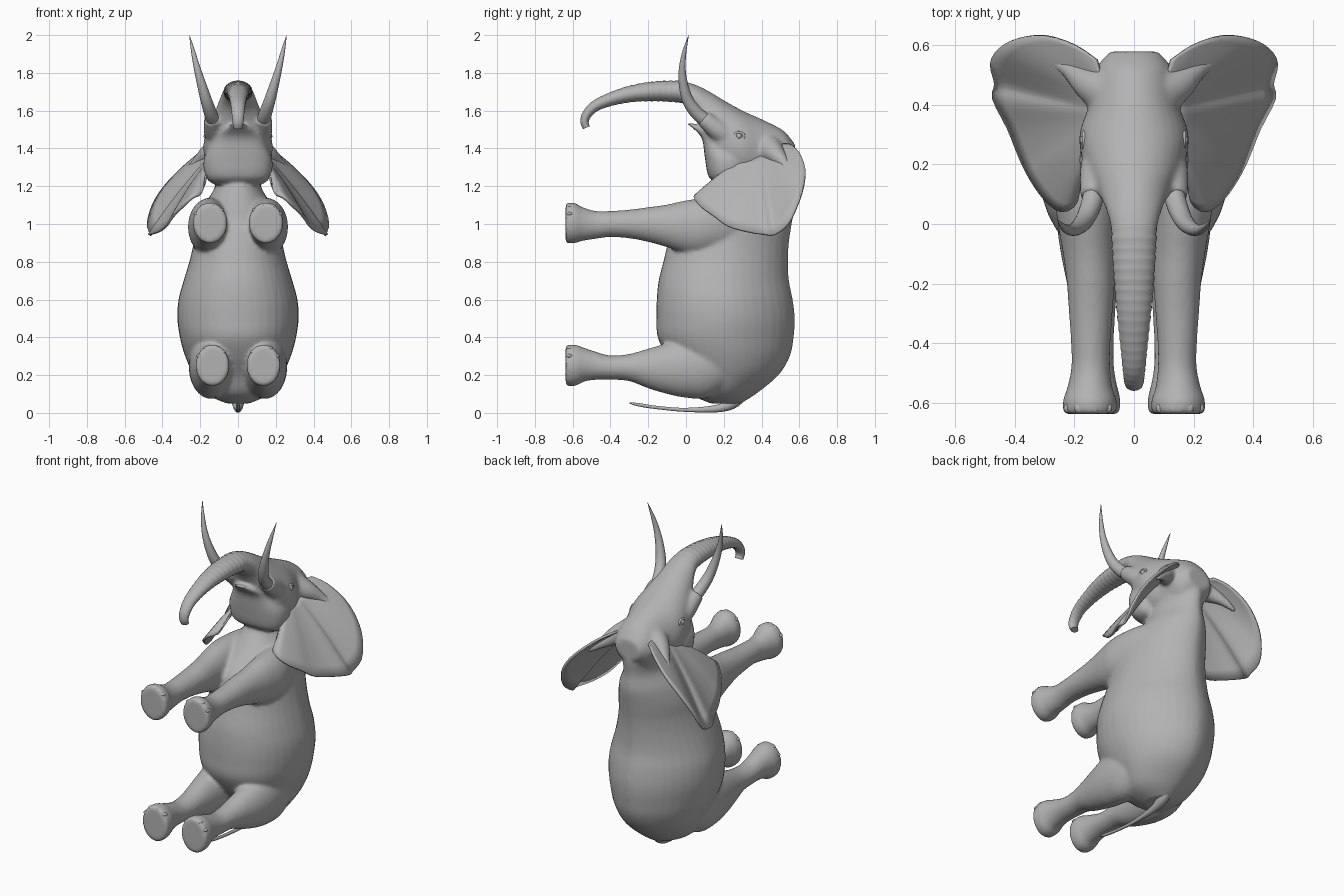
import bpy, bmesh, math
from mathutils import Vector

if "Cube" in bpy.data.objects:
    bpy.data.objects.remove(bpy.data.objects["Cube"])

hide = bpy.data.materials.new("hide_grey")
hide.diffuse_color = (0.45, 0.45, 0.45, 1)
hide.use_nodes = True
hide.node_tree.nodes["Principled BSDF"].inputs["Base Color"].default_value = hide.diffuse_color


def smooth_rows(rows, n=4):
    """Catmull-Rom interpolation through rows of numbers."""
    out = []
    for i in range(len(rows) - 1):
        a, b, c, d = (rows[min(max(k, 0), len(rows) - 1)] for k in (i - 1, i, i + 1, i + 2))
        for j in range(n):
            t = j / n
            out.append([0.5 * (2 * q + (r - p) * t + (2 * p - 5 * q + 4 * r - s) * t * t
                               + (3 * q - p - 3 * r + s) * t ** 3) for p, q, r, s in zip(a, b, c, d)])
    return out + [list(rows[-1])]


def skin(bm, rings):
    """Close a list of rings into a capped tube."""
    vs = [[bm.verts.new(p) for p in r] for r in rings]
    n = len(vs[0])
    for a, b in zip(vs, vs[1:]):
        for i in range(n):
            bm.faces.new((a[i], a[(i + 1) % n], b[(i + 1) % n], b[i]))
    bm.faces.new(vs[0][::-1])
    bm.faces.new(vs[-1])


def loft(bm, rows, axis, s=1, power=2.0, back=None, n=32, steps=4):
    """Rows are (position on axis, x centre, other centre, x radius, other radius)."""
    rings = []
    for p, xc, oc, rx, ro in smooth_rows(rows, steps):
        ring = []
        for i in range(n):
            c, q = math.cos(math.tau * i / n), math.sin(math.tau * i / n)
            e = 2 / (back if back and q > 0 else power)
            x = s * xc + rx * math.copysign(abs(c) ** e, c)
            o = oc + ro * math.copysign(abs(q) ** e, q)
            ring.append((x, o, p) if axis == 'z' else (x, p, o))
        rings.append(ring)
    skin(bm, rings)


def tube(bm, rows, n=20, steps=6, rib=0.0, ribs=(0, 0), wide=1.0):
    """Rows are (x, y, z, radius); ribs swell every third ring."""
    pts = smooth_rows(rows, steps)
    rings = []
    for k, (x, y, z, r) in enumerate(pts):
        a, b = Vector(pts[max(k - 1, 0)][:3]), Vector(pts[min(k + 1, len(pts) - 1)][:3])
        t = (b - a).normalized()
        u = Vector((1, 0, 0))
        u = (u - t * u.dot(t)).normalized()
        v = t.cross(u)
        if ribs[0] <= k < ribs[1]:
            r *= 1 + rib * (0.5 if k % 3 else -1)
        rings.append([Vector((x, y, z)) + max(r, 0.001) * (u * wide * math.cos(math.tau * i / n)
                      + v * math.sin(math.tau * i / n)) for i in range(n)])
    skin(bm, rings)


def make(name, bm, angle=50):
    bmesh.ops.recalc_face_normals(bm, faces=bm.faces)
    me = bpy.data.meshes.new(name)
    bm.to_mesh(me)
    bm.free()
    me.materials.append(hide)
    ob = bpy.data.objects.new(name, me)
    bpy.context.collection.objects.link(ob)
    bpy.ops.object.select_all(action='DESELECT')
    ob.select_set(True)
    bpy.context.view_layer.objects.active = ob
    bpy.ops.object.shade_smooth_by_angle(angle=math.radians(angle))
    return ob


# Torso, head, jaw and legs fused into one skin
bm = bmesh.new()
loft(bm, [(.05, 0, .21, .06, .08), (.10, 0, .20, .165, .17), (.2, 0, .23, .235, .26),
          (.3, 0, .225, .28, .325), (.4, 0, .21, .308, .36), (.5, 0, .21, .321, .366),
          (.6, 0, .205, .315, .36), (.7, 0, .20, .288, .345), (.8, 0, .21, .258, .33),
          (.9, 0, .225, .235, .32), (1.0, 0, .25, .22, .31), (1.1, 0, .31, .178, .265),
          (1.2, 0, .355, .122, .215), (1.3, 0, .39, .125, .19), (1.4, 0, .42, .1, .14)],
     'z', power=2.15, back=1.75, n=40)
loft(bm, [(.578, 0, 1.36, .08, .06), (.54, 0, 1.36, .115, .11), (.5, 0, 1.36, .13, .145),
          (.4, 0, 1.375, .15, .18), (.3, 0, 1.40, .183, .2), (.2, 0, 1.44, .17, .215),
          (.13, 0, 1.52, .135, .178), (.06, 0, 1.645, .098, .088), (0, 0, 1.692, .08, .06),
          (-.04, 0, 1.70, .074, .057)], 'y')
loft(bm, [(1.21, 0, .24, .13, .07), (1.25, 0, .22, .172, .1), (1.35, 0, .21, .18, .11),
          (1.45, 0, .15, .12, .065), (1.5, 0, .08, .075, .035), (1.535, 0, .015, .03, .015)],
     'z', power=2.6)
hind = [(-.637, .135, .252, .087, .109), (-.585, .135, .252, .089, .109), (-.54, .135, .255, .078, .09),
        (-.48, .135, .25, .068, .075), (-.4, .135, .24, .067, .064), (-.3, .135, .24, .072, .072),
        (-.2, .14, .235, .085, .105), (-.1, .145, .235, .1, .135), (0, .145, .24, .113, .16),
        (.12, .14, .25, .118, .17), (.25, .13, .27, .1, .12)]
fore = [(-.637, .148, 1.005, .09, .107), (-.59, .148, 1.005, .09, .107), (-.55, .148, 1.0, .076, .09),
        (-.48, .145, .995, .065, .074), (-.4, .145, 1.0, .066, .069), (-.3, .145, 1.0, .073, .076),
        (-.2, .145, .997, .08, .092), (-.1, .15, .99, .088, .113), (0, .155, .985, .1, .14),
        (.1, .152, .985, .112, .152), (.25, .13, 1.0, .105, .14), (.38, .1, 1.02, .08, .1)]
for s in (-1, 1):
    loft(bm, hind, 'y', s)
    loft(bm, fore, 'y', s)
    # Tusk sockets
    tube(bm, [(s * .11, .27, 1.43, .05), (s * .125, .18, 1.49, .056), (s * .138, .09, 1.56, .043)])
    # Ear roots swelling out of the temples
    tube(bm, [(s * .07, .43, 1.40, .09), (s * .15, .47, 1.37, .058), (s * .22, .52, 1.32, .03),
              (s * .29, .55, 1.265, .012)])
body = make("body", bm)
m = body.modifiers.new("fuse", 'REMESH')
m.mode, m.voxel_size, m.use_smooth_shade = 'VOXEL', 0.011, True
m = body.modifiers.new("soften", 'SMOOTH')
m.factor, m.iterations = 0.5, 5

# Ribbed trunk, its root buried in the face
bm = bmesh.new()
tube(bm, [(0, .1, 1.63, .045), (0, 0, 1.692, .057), (0, -.1, 1.703, .055), (0, -.2, 1.70, .05),
          (0, -.3, 1.687, .043), (0, -.4, 1.66, .035), (0, -.48, 1.625, .029), (0, -.525, 1.58, .025),
          (0, -.537, 1.54, .022), (0, -.527, 1.51, .019)], n=28, steps=9, rib=.03, ribs=(9, 66), wide=1.32)
make("trunk", bm)

# Tail
bm = bmesh.new()
tube(bm, [(0, .31, .13, .04), (0, .255, .06, .034), (0, .17, .024, .021), (0, 0, .016, .011),
          (0, -.15, .028, .009), (0, -.25, .043, .009), (0, -.3, .053, .003)], n=14)
make("tail", bm)

# Ear rim from crown round to the lower tip
rim = [(.125, .55, 1.42), (.2, .6, 1.375), (.3, .632, 1.29), (.39, .622, 1.195), (.45, .59, 1.1),
       (.478, .54, 1.0), (.463, .47, .945), (.47, .42, .945), (.42, .32, .96), (.38, .22, .99),
       (.345, .15, 1.04), (.295, .08, 1.09), (.24, .043, 1.14), (.19, .08, 1.165), (.17, .19, 1.27)]
for s, side in ((-1, "left"), (1, "right")):
    bm = bmesh.new()
    rim_pts = smooth_rows(rim, 3)
    grid = []
    for i, p in enumerate(rim_pts):
        f = i / (len(rim_pts) - 1)
        root = Vector((.11 + .05 * f, .50 - .26 * f, 1.42 - .11 * f))
        row = []
        for j in range(9):
            t = j / 8
            q = root.lerp(Vector(p), t)
            q.z += .02 * math.sin(math.pi * t) * math.sin(math.pi * f)
            row.append(bm.verts.new((s * q.x, q.y, q.z)))
        grid.append(row)
    for a, b in zip(grid, grid[1:]):
        for j in range(8):
            bm.faces.new((a[j], a[j + 1], b[j + 1], b[j]))
    ear = make(side + "_ear", bm)
    m = ear.modifiers.new("thickness", 'SOLIDIFY')
    m.thickness, m.offset = 0.014, 0

    # Tusk
    bm = bmesh.new()
    tube(bm, [(s * .125, .15, 1.52, .036), (s * .142, .07, 1.575, .035), (s * .165, .015, 1.645, .031),
              (s * .19, -.012, 1.73, .025), (s * .215, -.02, 1.82, .018), (s * .237, -.009, 1.91, .011),
              (s * .257, .014, 2.0, .001)])
    make(side + "_tusk", bm)

    # Eye with a lid rim
    bm = bmesh.new()
    eye = Vector((s * .164, .28, 1.465))
    geo = bmesh.ops.create_uvsphere(bm, u_segments=16, v_segments=10, radius=.018)
    bmesh.ops.translate(bm, verts=geo['verts'], vec=eye)
    lid = [(eye.x + s * .004, eye.y + .027 * math.cos(a), eye.z + .02 * math.sin(a), .007)
           for a in [math.tau * k / 16 for k in range(17)]]
    tube(bm, lid, n=8, steps=1)
    make(side + "_eye", bm)

    # Low toenails along the forward edge of each foot
    bm = bmesh.new()
    for cx, cz, rx, rz in ((.135, .252, .079, .099), (.148, 1.005, .082, .097)):
        for deg in (30, 65, 100, 135):
            a = math.radians(deg)
            geo = bmesh.ops.create_uvsphere(bm, u_segments=12, v_segments=8, radius=.017)
            for v in geo['verts']:
                v.co = (s * (cx + rx * math.cos(a)) + v.co.x, -.617 + v.co.y,
                        cz + rz * math.sin(a) + v.co.z * .6)
    make(side + "_toenails", bm)
